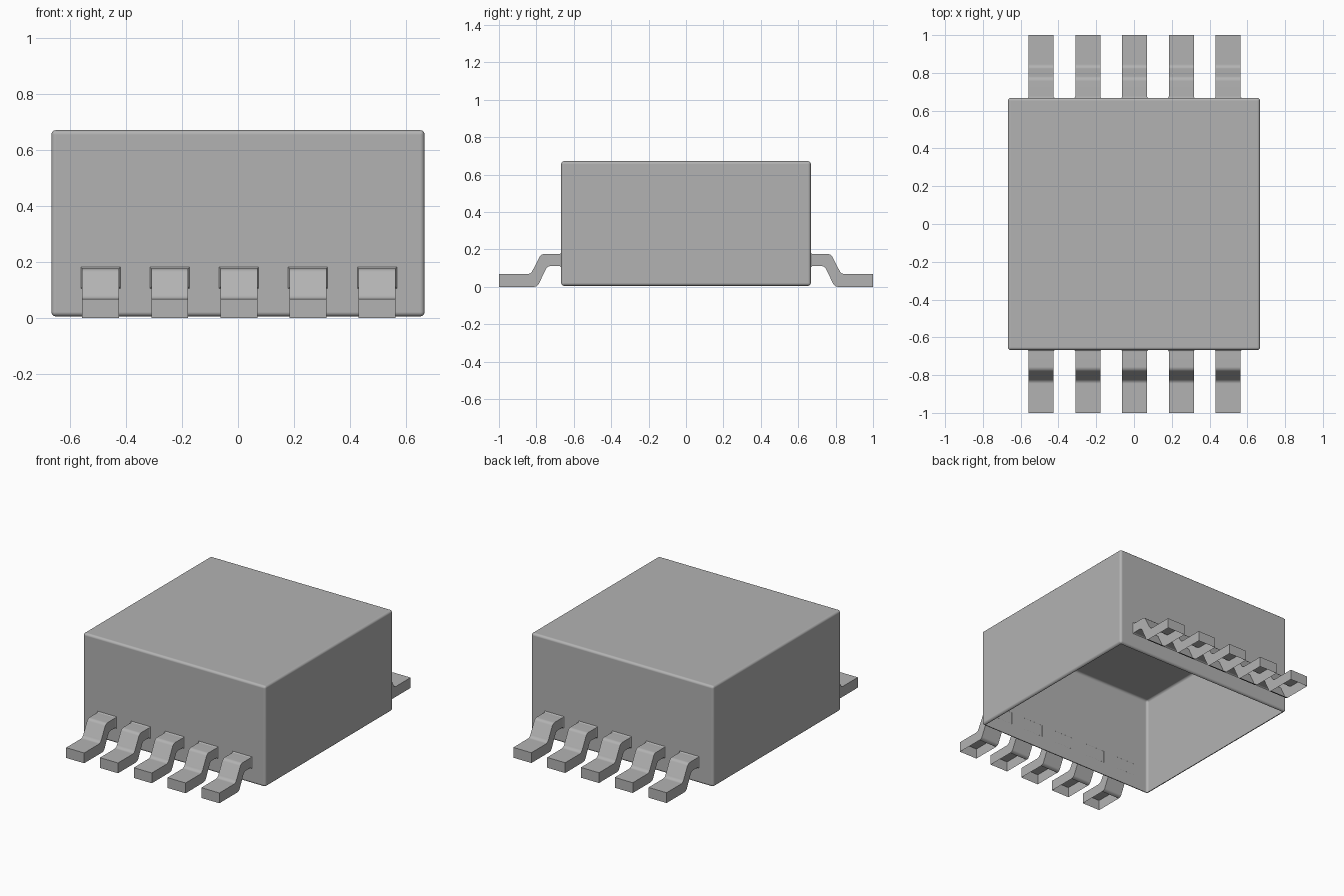
import bpy, bmesh, math

if "Cube" in bpy.data.objects:
    bpy.data.objects.remove(bpy.data.objects["Cube"])

BODY = 0.668          # half width of the square body
PITCH = 0.2475        # spacing between leads
HALF = 0.066          # half width of a lead

grey = bpy.data.materials.new("dark_grey")
grey.diffuse_color = (0.45, 0.45, 0.45, 1)
grey.use_nodes = True
grey.node_tree.nodes["Principled BSDF"].inputs["Base Color"].default_value = grey.diffuse_color


def finish(bm, name):
    me = bpy.data.meshes.new(name)
    bm.to_mesh(me)
    bm.free()
    for p in me.polygons:
        p.use_smooth = True
    me.set_sharp_from_angle(angle=math.radians(35))
    me.materials.append(grey)
    return me


def add(name, me):
    ob = bpy.data.objects.new(name, me)
    bpy.context.collection.objects.link(ob)
    # keeps the large faces evenly shaded next to the small rounded edges
    mod = ob.modifiers.new("even_shading", 'WEIGHTED_NORMAL')
    mod.keep_sharp = True
    mod.weight = 100
    return ob


# Body: rounded box shell, open underneath
bm = bmesh.new()
bmesh.ops.create_cube(bm, size=1)
z0, z1 = 0.005, 0.672
for v in bm.verts:
    v.co = (v.co.x * 2 * BODY, v.co.y * 2 * BODY, z0 if v.co.z < 0 else z1)
bmesh.ops.bevel(bm, geom=bm.edges[:], offset=0.016, segments=3,
                profile=0.5, affect='EDGES')
base = [f for f in bm.faces if f.normal.z < -0.99 and f.calc_area() > 0.5]
bmesh.ops.delete(bm, geom=base, context='FACES')
add("body", finish(bm, "body"))

# Lead: stations of (half width, top y, top z, bottom y, bottom z), outwards
stations = [
    (HALF + 0.006, 0.667, 0.184, 0.667, 0.103),   # flared root
    (HALF + 0.002, 0.670, 0.179, 0.670, 0.108),
    (HALF, 0.675, 0.176, 0.675, 0.111),
    (HALF, 0.757, 0.176, 0.728, 0.111),
    (HALF, 0.770, 0.173, 0.738, 0.108),
    (HALF, 0.781, 0.163, 0.747, 0.099),
    (HALF, 0.822, 0.084, 0.788, 0.014),
    (HALF, 0.831, 0.073, 0.797, 0.004),
    (HALF, 0.845, 0.068, 0.812, 0.0),
    (HALF, 1.0, 0.068, 1.0, 0.0),
]
bm = bmesh.new()
rings = []
for w, ty, tz, by, bz in stations:
    rings.append([bm.verts.new(c) for c in
                  ((-w, -ty, tz), (w, -ty, tz), (w, -by, bz), (-w, -by, bz))])
for n, (a, b) in enumerate(zip(rings, rings[1:])):
    for i in range(4):
        if i == 2 and n == len(stations) - 2:
            continue                              # foot is open underneath
        j = (i + 1) % 4
        bm.faces.new((a[i], b[i], b[j], a[j]))
bm.faces.new(rings[-1])
bmesh.ops.recalc_face_normals(bm, faces=bm.faces[:])
lead = finish(bm, "lead")

# Five leads on the front and five on the back
for side, turn in (("front", 0), ("back", math.pi)):
    for i in range(5):
        ob = add(f"{side}_lead_{i + 1}", lead)
        ob.location.x = (i - 2) * PITCH + 0.003
        ob.rotation_euler.z = turn
